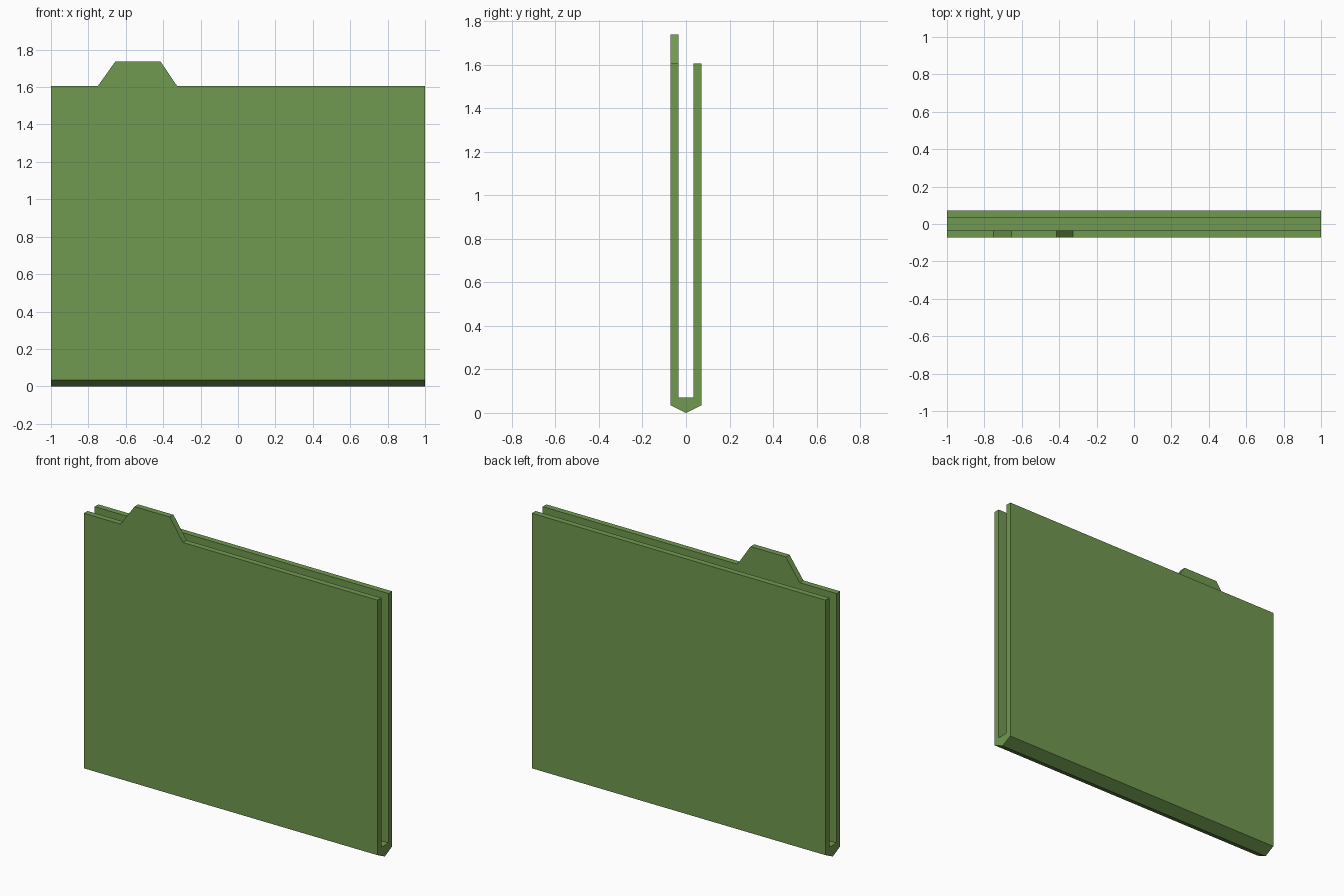
import bpy, bmesh

if "Cube" in bpy.data.objects:
    bpy.data.objects.remove(bpy.data.objects["Cube"])

green = bpy.data.materials.new("folder green")
green.diffuse_color = (0.165, 0.32, 0.08, 1)
green.use_nodes = True
green.node_tree.nodes["Principled BSDF"].inputs["Base Color"].default_value = green.diffuse_color

OUT, IN = 0.071, 0.035          # outer and inner half thickness
FOLD, FLOOR, TOP = 0.035, 0.07, 1.605

# U-shaped cross-section (y, z) with a pointed fold at the bottom
half = [(OUT, FOLD), (OUT, TOP), (IN, TOP), (IN, FLOOR)]
profile = [(0, 0)] + half + [(-y, z) for y, z in reversed(half)]

bm = bmesh.new()
face = bm.faces.new([bm.verts.new((-1, y, z)) for y, z in profile])
side = bmesh.ops.extrude_face_region(bm, geom=[face], use_keep_orig=True)
moved = [g for g in side["geom"] if isinstance(g, bmesh.types.BMVert)]
bmesh.ops.translate(bm, verts=moved, vec=(2, 0, 0))
bmesh.ops.recalc_face_normals(bm, faces=bm.faces)

# cut the tab's width, then pull that piece of the front rim up and taper it
X0, X1, X2, X3 = -0.75, -0.655, -0.415, -0.325
for x in (X0, X3):
    bmesh.ops.bisect_plane(bm, geom=bm.verts[:] + bm.edges[:] + bm.faces[:],
                           plane_co=(x, 0, 0), plane_no=(1, 0, 0))
bm.normal_update()
rim = next(f for f in bm.faces
           if f.normal.z > 0.9 and f.calc_center_median().z > TOP - 0.01
           and f.calc_center_median().y < 0
           and X0 < f.calc_center_median().x < X3)
tab = bmesh.ops.extrude_discrete_faces(bm, faces=[rim])["faces"][0]
for v in tab.verts:
    v.co.z = 1.738
    v.co.x = X1 if v.co.x < (X0 + X3) / 2 else X2
bmesh.ops.recalc_face_normals(bm, faces=bm.faces)

mesh = bpy.data.meshes.new("file_folder")
bm.to_mesh(mesh)
bm.free()
mesh.materials.append(green)
bpy.context.collection.objects.link(bpy.data.objects.new("file_folder", mesh))
